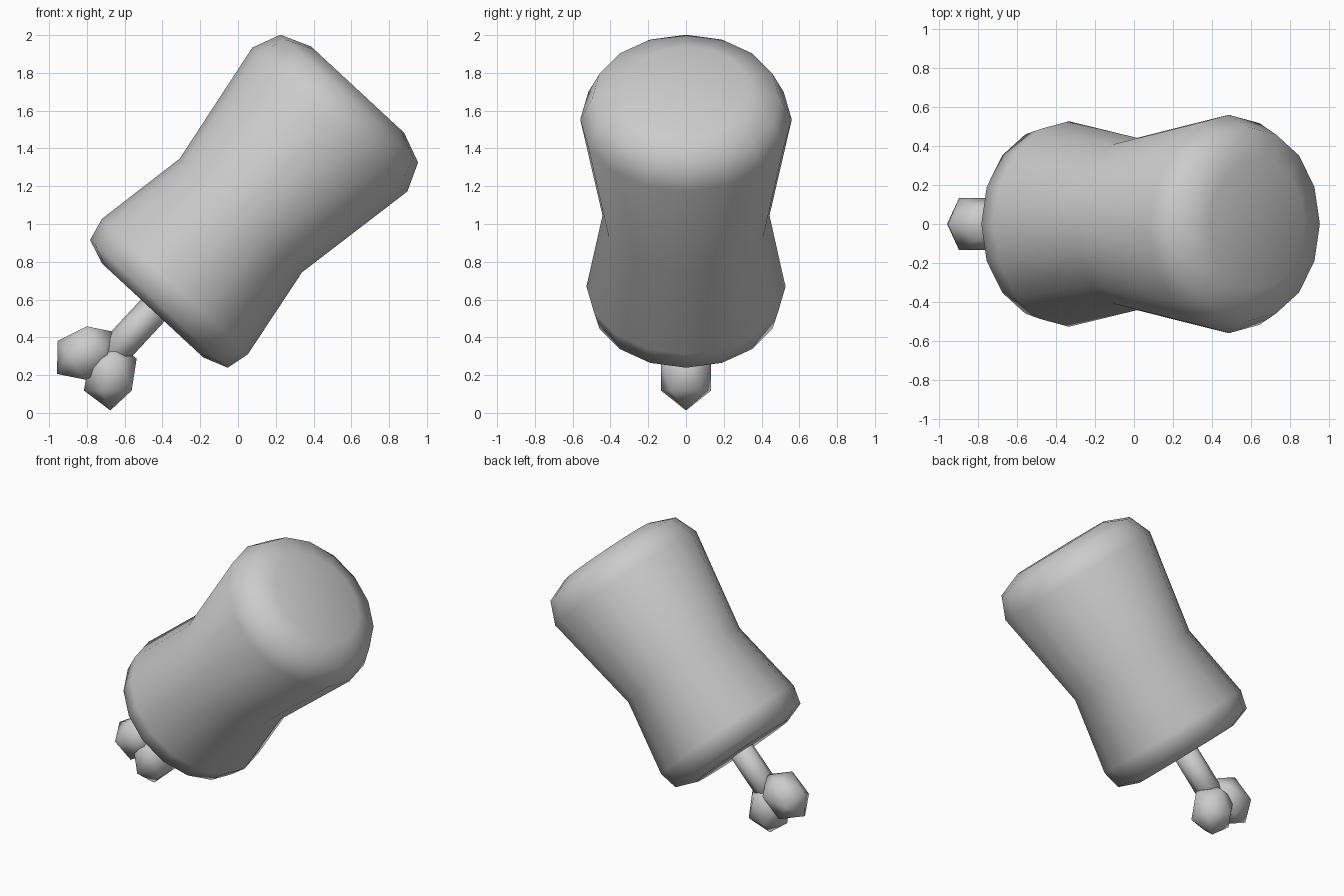
import bpy
import bmesh
import math
from mathutils import Matrix, Vector

cube = bpy.data.objects.get("Cube")
if cube:
    bpy.data.objects.remove(cube, do_unlink=True)

grey = bpy.data.materials.new("plain grey")
grey.use_nodes = True
GREY = (0.6, 0.6, 0.6, 1)
grey.diffuse_color = GREY
grey.node_tree.nodes["Principled BSDF"].inputs["Base Color"].default_value = GREY

# Shared leaning axis, with its origin at the waist of the body
LEAN = Matrix.Translation((0.015, 0, 1.045)) @ Matrix.Rotation(math.radians(42.85), 4, "Y")


def finish(name, bm, matrix):
    """Turn a bmesh into a smooth grey object."""
    bmesh.ops.recalc_face_normals(bm, faces=bm.faces)
    for face in bm.faces:
        face.smooth = True
    mesh = bpy.data.meshes.new(name)
    bm.to_mesh(mesh)
    bm.free()
    mesh.materials.append(grey)
    obj = bpy.data.objects.new(name, mesh)
    obj.matrix_world = matrix
    bpy.context.collection.objects.link(obj)


def lathe(name, profile, sides):
    """Rings of (radius, height) joined along the leaning axis, capped at both ends."""
    bm = bmesh.new()
    rings = []
    for radius, height in profile:
        angles = [math.tau * i / sides for i in range(sides)]
        rings.append([bm.verts.new((radius * math.cos(a), radius * math.sin(a), height))
                      for a in angles])
    for low, high in zip(rings, rings[1:]):
        for i in range(sides):
            j = (i + 1) % sides
            bm.faces.new((low[i], low[j], high[j], high[i]))
    bm.faces.new(rings[0])
    bm.faces.new(rings[-1])
    finish(name, bm, LEAN)


def knob(name, x, z, turn):
    """Stretched twenty-sided ball for the end of the bone."""
    bm = bmesh.new()
    bmesh.ops.create_icosphere(bm, subdivisions=1, radius=1)
    bmesh.ops.scale(bm, vec=Vector((0.156, 0.156, 0.19)), verts=bm.verts)
    finish(name, bm, Matrix.Translation((x, 0, z)) @ Matrix.Rotation(math.radians(turn), 4, "Y"))


# Meaty body with a narrow waist and rounded ends
lathe("meat_body", [(0.365, -0.686), (0.497, -0.638), (0.527, -0.513), (0.442, 0),
                    (0.56, 0.693), (0.497, 0.844), (0.336, 0.909)], 16)

# Bone shaft and its two knobs
lathe("bone_shaft", [(0.085, -1.05), (0.085, -0.6)], 8)
knob("bone_knob_lower", -0.676, 0.203, 0)
knob("bone_knob_upper", -0.804, 0.317, 54.5)
